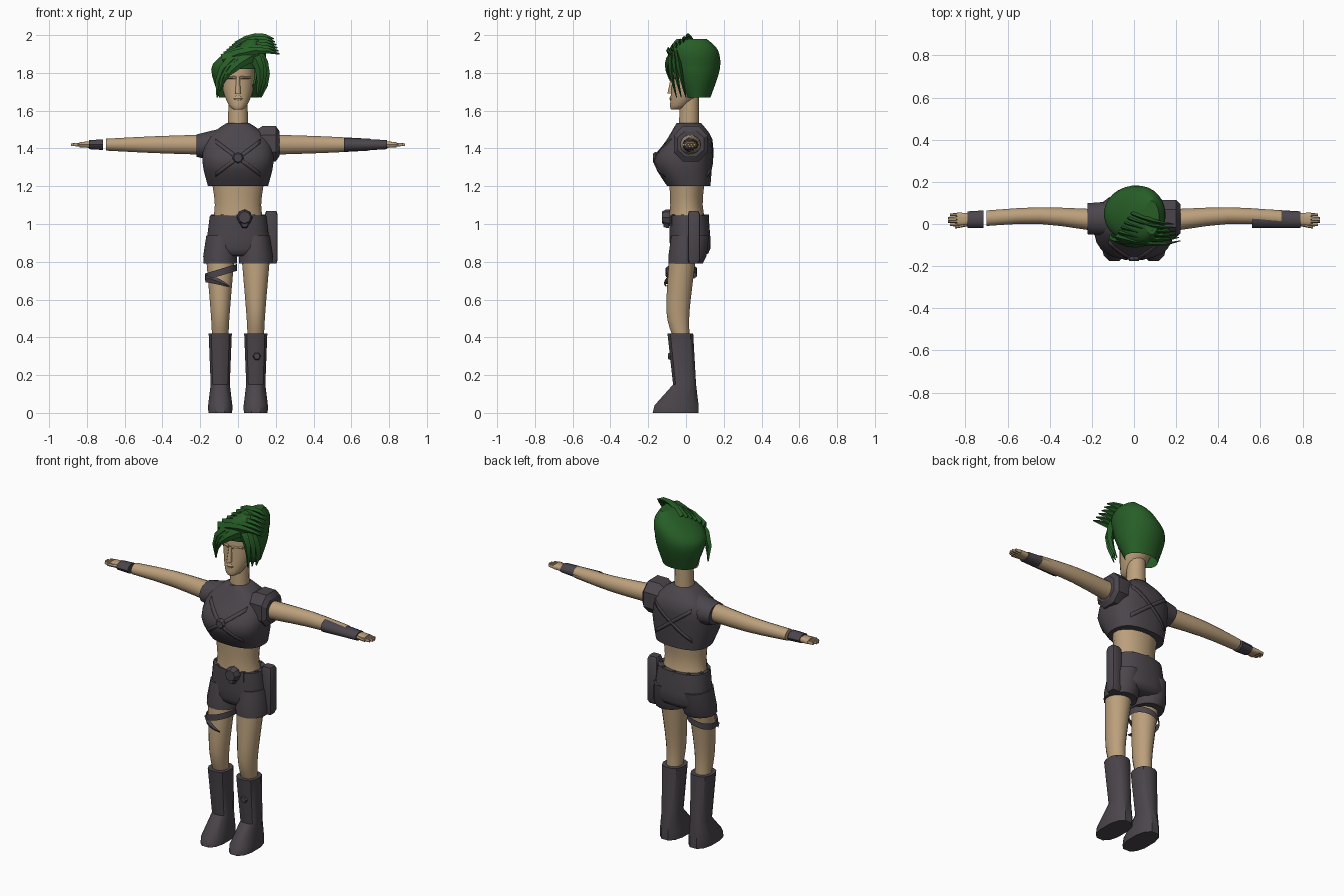
import bpy, bmesh, math
from mathutils import Vector

cube = bpy.data.objects.get("Cube")
if cube:
    bpy.data.objects.remove(cube, do_unlink=True)


def material(name, colour):
    mat = bpy.data.materials.new(name)
    mat.use_nodes = True
    mat.diffuse_color = (*colour, 1)
    node = next(n for n in mat.node_tree.nodes if n.type == 'BSDF_PRINCIPLED')
    node.inputs["Base Color"].default_value = (*colour, 1)
    node.inputs["Roughness"].default_value = .8
    return mat


skin = material("tan skin", (.5, .35, .2))
cloth = material("charcoal cloth", (.07, .06, .07))
green = material("dark green hair", (.02, .11, .02))


def finish(name, bm, mat, angle):
    """Turn the bmesh into a shaded object."""
    bmesh.ops.recalc_face_normals(bm, faces=bm.faces)
    mesh = bpy.data.meshes.new(name)
    bm.to_mesh(mesh)
    bm.free()
    mesh.materials.append(mat)
    obj = bpy.data.objects.new(name, mesh)
    bpy.context.collection.objects.link(obj)
    bpy.ops.object.select_all(action='DESELECT')
    obj.select_set(True)
    bpy.context.view_layer.objects.active = obj
    bpy.ops.object.shade_smooth_by_angle(angle=math.radians(angle))
    return obj


def bridge(bm, point_rings):
    """Join successive rings of points and cap both ends."""
    rings = [[bm.verts.new(point) for point in ring] for ring in point_rings]
    count = len(rings[0])
    for low, high in zip(rings, rings[1:]):
        for i in range(count):
            j = (i + 1) % count
            bm.faces.new((low[i], low[j], high[j], high[i]))
    bm.faces.new(rings[0])
    bm.faces.new(rings[-1])


def refine(sections, steps):
    """Pass a smooth curve through a few key sections."""
    keys = [Vector(section) for section in sections]
    result = []
    for i in range(len(keys) - 1):
        start, end = keys[i], keys[i + 1]
        tangent_in = (end - keys[max(i - 1, 0)]) / 2
        tangent_out = (keys[min(i + 2, len(keys) - 1)] - start) / 2
        for k in range(steps):
            t = k / steps
            ease = t * t * (3 - 2 * t)
            result.append(start.lerp(end, ease) + tangent_in * t * (1 - t) ** 2
                          - tangent_out * t * t * (1 - t))
    return result + [keys[-1]]


def loft(name, mat, sections, centre=0, axis='z', side=1, sides=16, power=2,
         steps=1, angle=50, keep=None):
    """Each section: position on the axis, half size about the centre, front, back."""
    bm = bmesh.new()
    rings = []
    for along, half, front, back in refine(sections, steps):
        ring = []
        for i in range(sides):
            turn = math.tau * (i + .5) / sides
            c, s = math.cos(turn), math.sin(turn)
            across = centre + half * math.copysign(abs(c) ** (2 / power), c)
            depth = (front + back) / 2 + (back - front) / 2 * math.copysign(abs(s) ** (2 / power), s)
            ring.append((side * across, depth, along) if axis == 'z'
                        else (side * along, depth, across))
        rings.append(ring)
    bridge(bm, rings)
    if keep:
        drop = [face for face in bm.faces if not keep(face.calc_center_median())]
        bmesh.ops.delete(bm, geom=drop, context='FACES')
    return finish(name, bm, mat, angle)


def spike(name, mat, bend, width, samples=5):
    """Tapering diamond-section lock along a three-point bend."""
    start, middle, end = bend
    bm = bmesh.new()
    rings = []
    for i in range(samples):
        t = i / (samples - 1)
        first, second = start.lerp(middle, t), middle.lerp(end, t)
        point, heading = first.lerp(second, t), (second - first).normalized()
        u = heading.cross(Vector((0, 1, 0))).normalized() * width * (1.03 - t) ** .6
        v = heading.cross(u) / 2
        rings.append([point + u, point + v, point - u, point - v])
    bridge(bm, rings)
    finish(name, bm, mat, 25)


def fan(name, mat, first, last, count, width):
    """Spread spikes evenly between two bends."""
    for i in range(count):
        spike(name, mat, [Vector(a).lerp(Vector(b), i / (count - 1))
                          for a, b in zip(first, last)], width)


def stud(name, centre, radius, depth, sides=8):
    """Bevelled disc facing the front."""
    bm = bmesh.new()
    rings = []
    for scale, offset in ((1, depth), (1, 0), (.75, -depth)):
        ring = []
        for i in range(sides):
            turn = math.tau * i / sides
            ring.append(Vector(centre) + Vector((scale * radius * math.cos(turn), offset,
                                                 scale * radius * math.sin(turn))))
        rings.append(ring)
    bridge(bm, rings)
    finish(name, bm, cloth, 30)


# Cropped top, neck and midriff
torso = loft("cropped_top", cloth, [(1.2, .16, -.1, .13), (1.33, .19, -.17, .14),
                                    (1.45, .17, -.1, .14), (1.535, .06, -.05, .08)],
             sides=24, power=2.5, steps=3)
loft("neck", skin, [(1.5, .055, -.04, .07), (1.7, .05, -.03, .07)])
loft("midriff", skin, [(1, .14, -.09, .11), (1.1, .125, -.085, .09), (1.22, .14, -.09, .1)], steps=3)

# Crossed straps draped over the chest and back
bpy.context.view_layer.update()
for place, ray in (("chest", 1), ("back", -1)):
    for slope in (-.75, .75):
        bm = bmesh.new()
        rows = []
        for i in range(-6, 7):
            x = i / 50
            row = []
            for edge in (-.012, .012):
                hit, where, normal, index = torso.ray_cast((x, -ray, 1.35 + slope * x + edge), (0, ray, 0))
                row.append(bm.verts.new(where - Vector((0, ray * .004, 0))))
            rows.append(row)
        for low, high in zip(rows, rows[1:]):
            bm.faces.new((low[0], high[0], high[1], low[1]))
        strap = finish(place + "_strap", bm, cloth, 50)
        strap.modifiers.new("thickness", 'SOLIDIFY').thickness = .007
stud("chest_ring", (0, -.165, 1.35), .03, .01)

# Shoulders: a bulky pad on the left, a short sleeve on the right
loft("left_shoulder_pad", cloth, [(.1, .08, -.06, .11), (.13, .1, -.07, .12),
                                  (.2, .1, -.07, .12), (.22, .07, -.05, .1)],
     centre=1.425, axis='x', sides=8, power=2.4, angle=30)
loft("right_sleeve", cloth, [(.1, .09, -.06, .11), (.22, .06, -.05, .1)],
     centre=1.415, axis='x', side=-1)

# Arms, cuffs and hands; the left cuff is a long gauntlet
wrist = .79
for side, label, cuff in ((1, "left_gauntlet", .56), (-1, "right_wristband", .715)):
    limb = dict(axis='x', side=side, centre=1.42)
    loft("arm", skin, [(.15, .055, -.04, .07), (.45, .045, 0, .08), (.7, .032, -.01, .065)],
         steps=3, **limb)
    spread = (wrist - cuff) * .06
    loft(label, cloth, [(cuff, .025 + spread, -.02, .06 + spread), (wrist, .025, -.02, .06)],
         sides=10, **limb)
    loft("palm", skin, [(.74, .02, 0, .05), (.84, .014, -.01, .055)], power=3, **limb)
    for k in range(4):
        y = k * .016 - .012
        tip = .885 - .005 * (k - 1.5) ** 2
        loft("finger", skin, [(.83, .012, y, y + .017), (tip, .008, y + .002, y + .014)],
             sides=6, **limb)
    loft("thumb", skin, [(.785, .012, -.01, .01), (.85, .007, -.022, -.01)], sides=6, **limb)

# Shorts, belt loops and buckle
loft("shorts_hips", cloth, [(.83, .1, -.06, .09), (.87, .165, -.085, .13), (1.045, .15, -.09, .12)],
     sides=24, power=2.4, steps=3)
loops = 10
for k in range(loops):
    turn = math.tau * (k + .5) / loops
    x, y = .14 * math.cos(turn), .013 + .1 * math.sin(turn)
    loft("belt_loop", cloth, [(z, .012, y - .012, y + .012) for z in (.99, 1.05)], centre=x, sides=4)
stud("buckle", (.035, -.106, 1.035), .042, .02)
stud("buckle_drop", (.035, -.104, 1), .024, .015, 6)

# Legs and boots
for side in (1, -1):
    limb = dict(side=side, centre=.094)
    loft("shorts_leg", cloth, [(.79, .09, -.095, .09), (.83, .092, -.095, .11),
                               (.94, .075, -.08, .125)], **limb)
    loft("leg", skin, [(.4, .044, -.07, .02), (.54, .052, -.105, .02), (.83, .077, -.09, .055)],
         steps=4, **limb)
    loft("boot", cloth, [(0, .065, -.18, .07), (.04, .066, -.17, .07), (.15, .052, -.07, .055),
                         (.42, .063, -.1, .04)], sides=12, power=2.5, angle=35, **limb)
stud("boot_badge", (.1, -.085, .3), .022, .01, 6)

# Holster on the left hip
loft("holster", cloth, [(.79, .027, .015, .065), (.81, .034, .01, .075),
                        (1.05, .034, .01, .075), (1.07, .027, .015, .065)],
     centre=.176, sides=12, power=5, angle=30)

# Slanted strap with a pointed tail on the right thigh
bm = bmesh.new()
bmesh.ops.create_cone(bm, segments=20, radius1=.084, radius2=.084, depth=.036)
for vert in bm.verts:
    vert.co += Vector((-.09, -.025, .745 + vert.co.x * .3))
finish("thigh_strap", bm, cloth, 40)
spike("strap_tail", cloth, [Vector((-.165, -.06, .715)), Vector((-.11, -.13, .7)),
                            Vector((-.045, -.105, .67))], .024)

# Head and facial features
loft("head", skin, [(1.607, .025, -.08, -.03), (1.63, .05, -.085, .02), (1.72, .083, -.077, .1),
                    (1.86, .085, -.065, .13), (1.92, .05, -.03, .1)], sides=20, steps=3)
loft("nose", skin, [(1.69, .016, -.1, -.06), (1.78, .009, -.08, -.06)], sides=8)
loft("lips", skin, [(1.65, .015, -.083, -.06), (1.665, .026, -.088, -.06), (1.68, .015, -.083, -.06)],
     sides=10, angle=25)
for side in (1, -1):
    loft("brow", skin, [(.012, .01, -.083, -.05), (.065, .006, -.06, -.03)],
         centre=1.775, axis='x', side=side, sides=8)

# Hair shell, open around the face, with a crown leaning left
hair = loft("hair_shell", green, [(1.67, .1, -.01, .13), (1.82, .143, -.085, .18),
                                  (1.92, .1, -.09, .17), (1.98, .035, -.05, .11)],
            sides=28, steps=4, angle=30, keep=lambda c: c.z > 1.68 and (c.y > -.03 or c.z > 1.83))
for vert in hair.data.vertices:
    vert.co.x += max(0, vert.co.z - 1.84) * .6

# Loose locks: fringe, side lock and upswept crown
fan("fringe_lock", green, [(.04, -.07, 1.9), (-.12, -.1, 1.86), (-.11, -.05, 1.67)],
    [(.1, -.07, 1.9), (0, -.12, 1.86), (-.07, -.09, 1.77)], 4, .035)
fan("side_lock", green, [(.1, -.05, 1.9), (.18, -.03, 1.8), (.12, 0, 1.67)],
    [(.06, -.07, 1.9), (.15, -.1, 1.86), (.1, -.05, 1.67)], 3, .035)
fan("crown_lock", green, [(-.08, -.06, 1.87), (.1, -.12, 1.95), (.22, -.08, 1.9)],
    [(0, .05, 1.94), (.1, 0, 2.02), (.19, 0, 1.98)], 6, .03)
